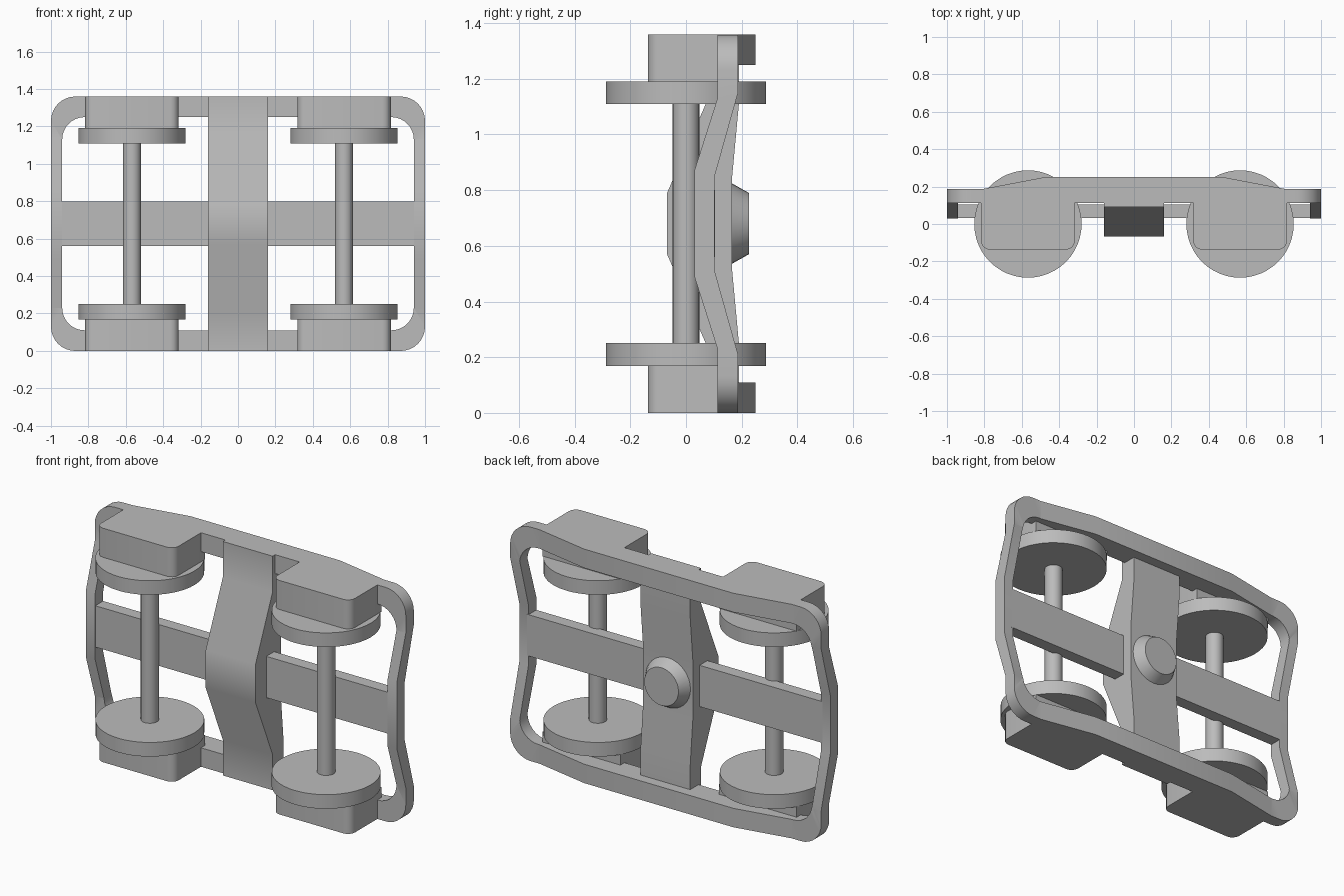
import bpy, bmesh, math
from mathutils import Matrix

cube = bpy.data.objects.get("Cube")
if cube:
    bpy.data.objects.remove(cube, do_unlink=True)

MID = 0.68   # mirror height of the whole truck
TOP = 1.36

grey = bpy.data.materials.new("plain_grey")
grey.use_nodes = True
grey.diffuse_color = (0.5, 0.5, 0.5, 1)
grey.node_tree.nodes["Principled BSDF"].inputs["Base Color"].default_value = (0.5, 0.5, 0.5, 1)


def finish(name, bm):
    bmesh.ops.recalc_face_normals(bm, faces=bm.faces)
    mesh = bpy.data.meshes.new(name)
    bm.to_mesh(mesh)
    bm.free()
    mesh.materials.append(grey)
    ob = bpy.data.objects.new(name, mesh)
    bpy.context.collection.objects.link(ob)
    bpy.ops.object.select_all(action='DESELECT')
    ob.select_set(True)
    bpy.context.view_layer.objects.active = ob
    bpy.ops.object.shade_smooth_by_angle(angle=math.radians(30))
    return ob


def prism(name, points, offset):
    """Extrude a closed outline of 3D points along an offset."""
    bm = bmesh.new()
    face = bm.faces.new([bm.verts.new(p) for p in points])
    new = bmesh.ops.extrude_face_region(bm, geom=[face], use_keep_orig=True)["geom"]
    moved = [v for v in new if isinstance(v, bmesh.types.BMVert)]
    bmesh.ops.translate(bm, verts=moved, vec=offset)
    return finish(name, bm)


def cone(name, r1, r2, depth, matrix, sides):
    bm = bmesh.new()
    bmesh.ops.create_cone(bm, cap_ends=True, segments=sides, radius1=r1,
                          radius2=r2, depth=depth, matrix=matrix)
    return finish(name, bm)


def ramp(v, a, b, ya, yb):
    t = min(max((v - a) / (b - a), 0), 1)
    return ya + t * (yb - ya)


# Frame: a rounded ring whose ends dip forward and whose sides bulge backward
def quarter(hx, hz, r, front):
    """Points of one quarter loop, from the side middle to the end middle."""
    pts = [(0, hz), (0.48, hz), (0.81, hz)]
    for i in range(9):
        a = math.radians(90 - 90 * i / 8)
        pts.append((hx - r + r * math.cos(a), hz - r + r * math.sin(a)))
    bends = (0.45, 0.19) if front else (0.47, 0.17)
    return pts + [(hx, z) for z in bends] + [(hx, 0)]


def ring_loop(hx, hz, r, front):
    q = quarter(hx, hz, r, front)
    right = q + [(x, -z) for x, z in q[-2::-1]]
    loop = right + [(-x, z) for x, z in right[-2:0:-1]]
    out = []
    for x, z in loop:
        if front:
            y = ramp(abs(z), 0.19, 0.45, 0.03, 0.113)
        else:
            y = ramp(abs(z), 0.17, 0.47, 0.103, 0.187)
            y += ramp(abs(x), 0.48, 0.81, 0.063, 0)if abs(z) > 0.5 else 0
        out.append((x, y, z + MID))
    return out


bm = bmesh.new()
loops = [[bm.verts.new(p) for p in ring_loop(*args)] for args in
         ((1, MID, 0.13, True), (1, MID, 0.13, False),
          (0.94, 0.57, 0.12, False), (0.94, 0.57, 0.12, True))]
count = len(loops[0])
for k in range(4):
    a, b = loops[k], loops[(k + 1) % 4]
    for i in range(count):
        j = (i + 1) % count
        bm.faces.new((a[i], a[j], b[j], b[i]))
finish("frame", bm)

# Bolster: bowed centre beam
half = [(-0.068, 0.11), (0.09, 0.474), (0.09, MID)]
back = [(0.19, MID), (0.19, 0.43), (0.165, 0.16)]
upper = half + back
outline = [(-0.16, y, MID + z) for y, z in upper]
outline += [(-0.16, y, MID - z) for y, z in reversed(upper)]
prism("bolster", outline, (0.32, 0, 0))

# Centre pivot on the back of the bolster
cone("center_pivot", 0.145, 0.11, 0.062,
     Matrix.Translation((0, 0.195, MID)) @ Matrix.Rotation(math.radians(-90), 4, 'X'), 32)

# Cross bar joining both frame ends
prism("cross_bar", [(-0.95, 0.032, 0.56), (0.95, 0.032, 0.56),
                    (0.95, 0.032, 0.80), (-0.95, 0.032, 0.80)], (0, 0.072, 0))

# Wheelsets and axle boxes
for side, s in (("left", 1), ("right", -1)):
    cx = 0.567 * s
    cone(side + "_axle", 0.048, 0.048, 0.88, Matrix.Translation((cx, 0, MID)), 24)
    for level, z_wheel, z_box in (("upper", 1.15, 1.19), ("lower", 0.21, 0)):
        cone(f"{side}_{level}_wheel", 0.287, 0.287, 0.082,
             Matrix.Translation((cx, 0, z_wheel)), 48)
        r = 0.045
        arc = [math.radians(90 * i / 4) for i in range(5)]
        corner = [(0.25 - r + r * math.cos(a), -0.137 + r - r * math.sin(a)) for a in arc]
        shape = [(0.25, 0.15)] + corner
        shape += [(-x, y) for x, y in reversed(shape)]
        prism(f"{side}_{level}_axle_box", [(cx + x, y, z_box) for x, y in shape],
              (0, 0, TOP - 1.19))
